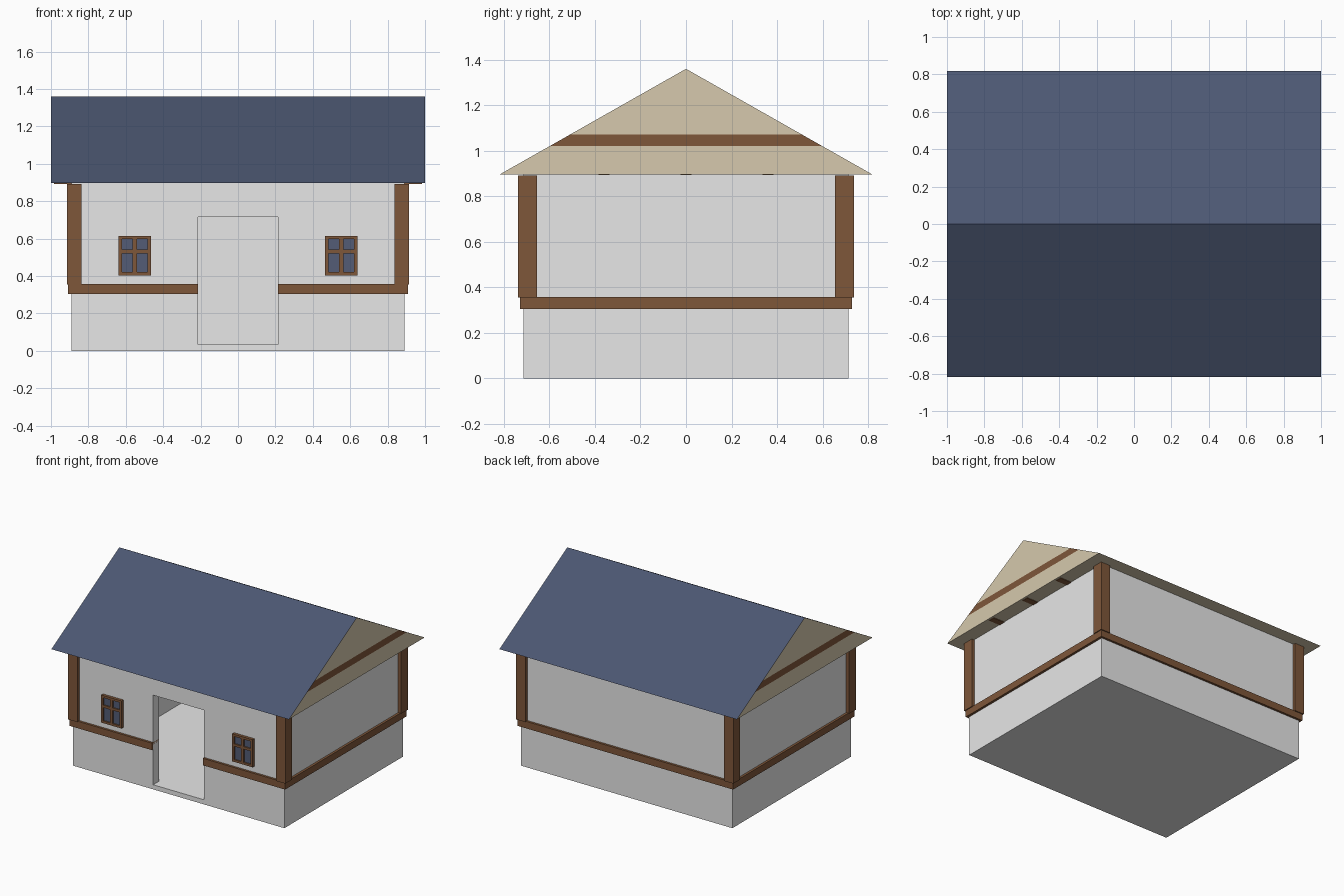
import bpy, bmesh

if "Cube" in bpy.data.objects:
    bpy.data.objects.remove(bpy.data.objects["Cube"])


def material(name, r, g, b):
    lin = [((c / 255 + 0.055) / 1.055) ** 2.4 for c in (r, g, b)]
    m = bpy.data.materials.new(name)
    m.diffuse_color = (*lin, 1)
    m.use_nodes = True
    m.node_tree.nodes["Principled BSDF"].inputs["Base Color"].default_value = m.diffuse_color
    return m


GREY = material("pale_grey_wall", 231, 231, 231)
BEIGE = material("beige_plaster", 214, 201, 173)
BROWN = material("brown_timber", 127, 87, 58)
BLUE = material("blue_roof", 76, 87, 114)
GLASS = material("window_glass", 84, 92, 118)
STONE = material("dark_stone", 110, 110, 98)


def finish(name, bm, *mats):
    me = bpy.data.meshes.new(name)
    bm.normal_update()
    bm.to_mesh(me)
    bm.free()
    for m in mats:
        me.materials.append(m)
    ob = bpy.data.objects.new(name, me)
    bpy.context.collection.objects.link(ob)
    return ob


def box(name, x0, x1, y0, y1, z0, z1, mat):
    bm = bmesh.new()
    bmesh.ops.create_cube(bm, size=1)
    for v in bm.verts:
        v.co = (x1 if v.co.x > 0 else x0, y1 if v.co.y > 0 else y0, z1 if v.co.z > 0 else z0)
    return finish(name, bm, mat)


def panel(name, x0, x1, z0, z1, y, mat):
    """Upright rectangle facing away from the centre."""
    bm = bmesh.new()
    pts = [(x0, y, z0), (x1, y, z0), (x1, y, z1), (x0, y, z1)]
    if y > 0:
        pts.reverse()
    bm.faces.new([bm.verts.new(p) for p in pts])
    return finish(name, bm, mat)


W, D, H = 0.89, 0.713, 0.897      # half width, half depth, wall height
DX, D0, D1 = 0.215, 0.035, 0.717  # doorway half width, bottom and top
T = 0.07                          # wall thickness

# Hollow house body with the open doorway
body = box("house_walls", -W, W, -D, D, 0, H, GREY)
cutters = [box("room_cutter", -W + T, W - T, -D + T, D - T, D0, H - 0.02, GREY),
           box("doorway_cutter", -DX, DX, -D - 0.2, -D + T + 0.05, D0, D1, GREY)]
for c in cutters:
    c.hide_render = True
    c.hide_viewport = True
    mod = body.modifiers.new(c.name, 'BOOLEAN')
    mod.operation = 'DIFFERENCE'
    mod.solver = 'EXACT'
    mod.object = c

# Coloured wall layers lying just under the front and back wall skin
bands = [("stone_base", 0, 0.33, STONE), ("plaster_low", 0.33, 0.66, BEIGE),
         ("wall_beam", 0.66, 0.71, BROWN), ("plaster_high", 0.717, 0.895, BEIGE)]
for name, z0, z1, mat in bands:
    panel("back_" + name, -W + 0.001, W - 0.001, z0 + 0.0005, z1, D - 0.0003, mat)
    for side, x0, x1 in (("left", -W + 0.001, -DX - 0.001), ("right", DX + 0.001, W - 0.001)):
        panel(f"front_{name}_{side}", x0, x1, z0 + 0.0005, z1, -D + 0.0003, mat)
panel("lintel_plaster", -DX, DX, D1 + 0.001, 0.895, -D + 0.0003, BEIGE)

# Corner posts
for sx in (-1, 1):
    for sy in (-1, 1):
        xs = sorted((sx * 0.837, sx * 0.915))
        ys = sorted((sy * 0.655, sy * 0.738))
        box("corner_post", *xs, *ys, 0.355, 0.892, BROWN)

# Sill beams around the house, broken at the doorway
for sx in (-1, 1):
    box("side_sill", *sorted((sx * 0.85, sx * 0.908)), -0.73, 0.73, 0.305, 0.358, BROWN)
    box("front_sill", *sorted((sx * DX, sx * 0.85)), -0.73, -D + T + 0.002, 0.305, 0.358, BROWN)
box("back_sill", -0.85, 0.85, 0.66, 0.73, 0.305, 0.358, BROWN)

# Windows: timber frame, two mullions and four panes
for cx in (-0.552, 0.552):
    x0, x1, z0, z1 = cx - 0.086, cx + 0.086, 0.404, 0.614
    f, out = 0.017, -D - 0.022
    box("window_glass", x0 + 0.005, x1 - 0.005, -D - 0.012, -D + 0.01, z0 + 0.005, z1 - 0.005, GLASS)
    for a, b in ((x0, x0 + f), (cx - 0.011, cx + 0.011), (x1 - f, x1)):
        box("window_upright", a, b, out, -D + 0.01, z0, z1, BROWN)
    for a, b in ((z0, z0 + f), (0.522, 0.541), (z1 - f, z1)):
        box("window_rail", x0, x1, out, -D + 0.01, a, b, BROWN)

# Roof prism: blue slopes, plaster gables with a timber stripe, plaster soffit
bm = bmesh.new()
RY, R0, R1 = 0.817, 0.897, 1.36
face = bm.faces.new([bm.verts.new(p) for p in ((-1, -RY, R0), (-1, RY, R0), (-1, 0, R1))])
ext = bmesh.ops.extrude_face_region(bm, geom=[face], use_keep_orig=True)
for v in ext["geom"]:
    if isinstance(v, bmesh.types.BMVert):
        v.co.x = 1
bmesh.ops.recalc_face_normals(bm, faces=bm.faces)
for z in (1.02, 1.072):
    bmesh.ops.bisect_plane(bm, geom=bm.verts[:] + bm.edges[:] + bm.faces[:],
                           plane_co=(0, 0, z), plane_no=(0, 0, 1))
bm.normal_update()
for f in bm.faces:
    z = f.calc_center_median().z
    if abs(f.normal.x) > 0.9:
        f.material_index = 2 if 1.02 < z < 1.072 else 1
    else:
        f.material_index = 1 if f.normal.z < -0.9 else 0
finish("roof", bm, BLUE, BEIGE, BROWN)

# Small joist ends on the underside of the gable overhang
for sx in (-1, 1):
    for y in (-0.36, 0, 0.36):
        box("soffit_joist", *sorted((sx * W, sx * 0.985)), y - 0.025, y + 0.025, 0.893, 0.9, BROWN)
